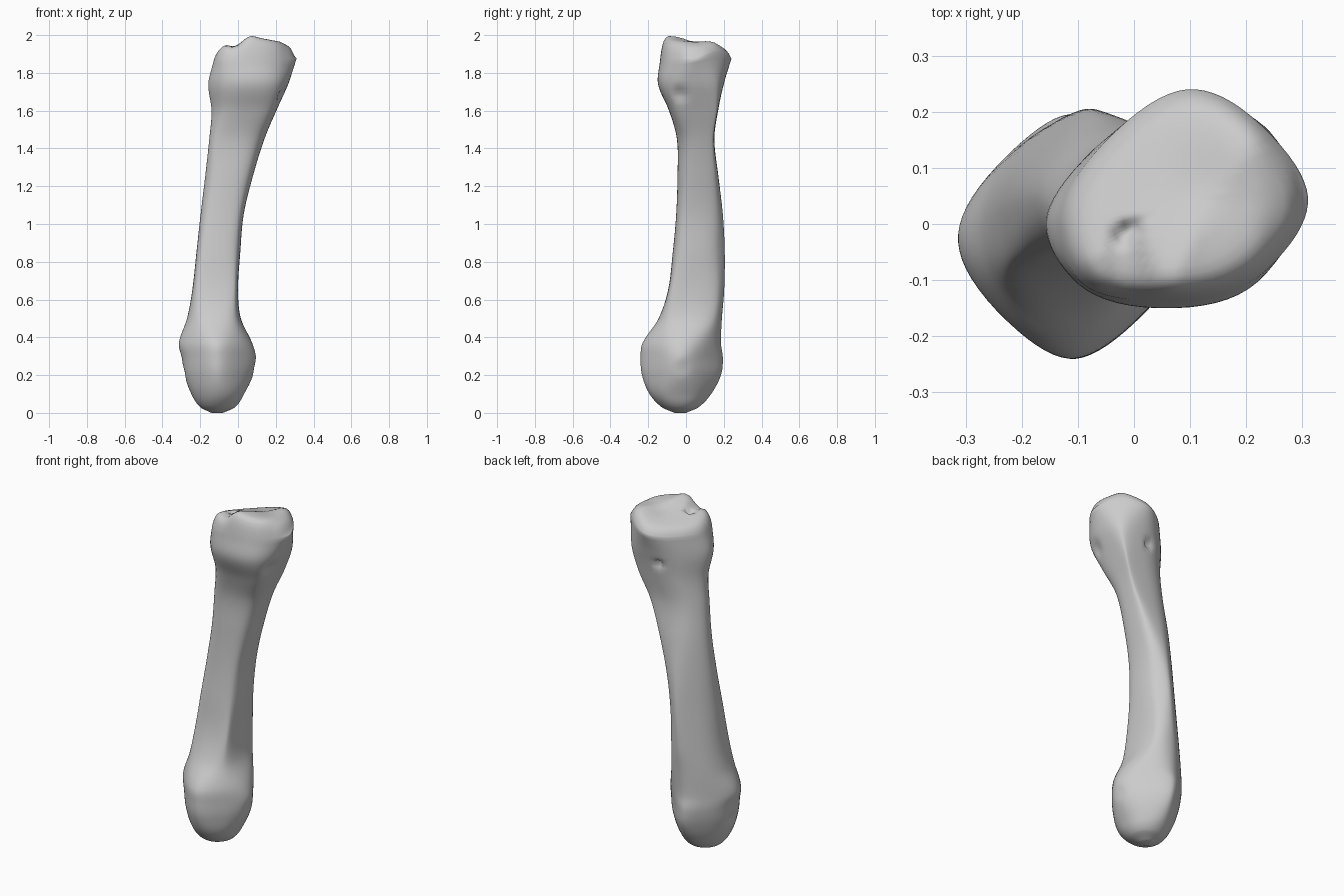
import bpy, bmesh, math
from mathutils import Vector

if "Cube" in bpy.data.objects:
    bpy.data.objects.remove(bpy.data.objects["Cube"])

# Cross-sections: height, then outward reach toward E, NE, N, NW, W, SW, S, SE
ROWS = [
    (0.00, -.08, -.07, .00, .087, .14, .129, .06, -.027),
    (0.03, -.015, -.003, .067, .147, .20, .193, .128, .04),
    (0.10, .032, .045, .133, .195, .247, .243, .193, .098),
    (0.20, .08, .078, .185, .23, .283, .272, .233, .122),
    (0.29, .095, .085, .195, .245, .297, .28, .24, .125),
    (0.37, .075, .093, .185, .245, .313, .28, .23, .118),
    (0.50, .015, .10, .19, .24, .27, .243, .145, .07),
    (0.65, .00, .104, .202, .23, .242, .212, .095, .045),
    (0.85, .012, .107, .205, .215, .22, .18, .07, .028),
    (1.05, .03, .123, .195, .20, .198, .148, .052, .028),
    (1.25, .078, .152, .172, .18, .174, .123, .045, .05),
    (1.45, .14, .193, .15, .152, .152, .113, .048, .09),
    (1.60, .203, .25, .17, .14, .14, .113, .09, .165),
    (1.74, .266, .285, .20, .145, .157, .145, .148, .225),
    (1.86, .31, .285, .24, .14, .13, .14, .138, .225),
]
# Height of the joint surface on top, across x
TOP = [(-.16, 1.90), (-.10, 1.945), (-.06, 1.95), (-.03, 1.938), (.0, 1.947),
       (.06, 2.002), (.12, 1.985), (.22, 1.968), (.28, 1.94), (.32, 1.87)]
# Small pits and grooves: centre, radius, depth, inward direction
DENTS = [((.23, -.03, 1.69), .06, .018, (-1, 0, 0)),
         ((.05, .19, 1.69), .035, .035, (0, -1, 0)),
         ((-.01, -.015, 1.94), .03, .035, (0, 0, -1)),
         ((.09, -.02, .24), .06, .006, (-1, 0, 0)),
         ((-.29, -.02, .21), .05, .015, (1, 0, 0))]
STEPS = 6
R = math.sqrt(0.5)


def slope(i, k):
    a, b = ROWS[max(i - 1, 0)], ROWS[min(i + 1, len(ROWS) - 1)]
    return (b[k] - a[k]) / (b[0] - a[0])


def blend(i, t):
    """Smooth in-between of row i and the next one."""
    a, b = ROWS[i], ROWS[i + 1]
    dz = b[0] - a[0]
    h = [(2*t**3 - 3*t**2 + 1) * a[k] + (t**3 - 2*t**2 + t) * dz * slope(i, k)
         + (3*t**2 - 2*t**3) * b[k] + (t**3 - t**2) * dz * slope(i + 1, k)
         for k in range(1, 9)]
    return a[0] + dz * t, h


def outline(reach):
    """Octagon touching the eight reaches, with its corners rounded off."""
    h = [min(reach[i], (reach[i - 1] + reach[(i + 1) % 8]) * R - .008) for i in range(8)]
    pts = []
    for i in range(8):
        a = i * math.pi / 4
        along = (h[(i + 1) % 8] - h[i] * R) / R
        pts.append(Vector((math.cos(a), math.sin(a))) * h[i]
                   + Vector((-math.sin(a), math.cos(a))) * along)
    for _ in range(3):
        n = len(pts)
        pts = [p for i in range(n) for p in (pts[i].lerp(pts[(i + 1) % n], .25),
                                             pts[i].lerp(pts[(i + 1) % n], .75))]
    return pts


def top_height(x, y):
    z = TOP[0][1] if x < 0 else TOP[-1][1]
    for (x0, z0), (x1, z1) in zip(TOP, TOP[1:]):
        if x0 <= x <= x1:
            z = z0 + (z1 - z0) * (x - x0) / (x1 - x0)
    dish = .015 * math.exp(-((x - .13)**2 + (y - .06)**2) / .005)
    # the surface falls away toward the back left
    return min(z, 1.952 - .4 * (y - x) * R) - dish


def rim_lift(x, y):
    """The rim stands higher at the back right corner."""
    u, v = (x + y) * R, (y - x) * R
    t = min(max((u - .08) / .17, 0), 1)
    return .05 * t * t * (3 - 2 * t) * math.exp(-((v + .05) / .13)**2)


# Shaft and both ends as one loft
rings = []
for i in range(len(ROWS) - 1):
    for s in range(STEPS):
        z, h = blend(i, s / STEPS)
        w = max(0, (z - 1.74) / .12)
        rings.append([(p.x, p.y, z + w * rim_lift(p.x, p.y)) for p in outline(h)])
rim_z = ROWS[-1][0]
rim = outline(ROWS[-1][1:])
rings.append([(p.x, p.y, rim_z + rim_lift(p.x, p.y)) for p in rim])

# Joint surface closing the top
centre = Vector((.07, .04))
for s in (.985, .96, .93, .88, .82, .74, .65, .55, .45, .35, .25, .15, .06):
    ring = []
    for p in rim:
        q = centre.lerp(p, s)
        base = rim_z + rim_lift(p.x, p.y)
        ring.append((q.x, q.y, base + (top_height(q.x, q.y) - base) * (1 - s**13)))
    rings.append(ring)

bm = bmesh.new()
loops = [[bm.verts.new(c) for c in ring] for ring in rings]
for a, b in zip(loops, loops[1:]):
    n = len(a)
    for j in range(n):
        k = (j + 1) % n
        bm.faces.new((a[j], a[k], b[k], b[j]))
bm.faces.new(loops[0][::-1])
bm.faces.new(loops[-1])

# Pits and grooves
for c, radius, depth, direction in DENTS:
    for v in bm.verts:
        d = (v.co - Vector(c)).length / radius
        if d < 1:
            v.co += Vector(direction) * depth * (1 - d * d)**2

bmesh.ops.recalc_face_normals(bm, faces=bm.faces)
for f in bm.faces:
    f.smooth = True
mesh = bpy.data.meshes.new("long_bone")
bm.to_mesh(mesh)
bm.free()
bone = bpy.data.objects.new("long_bone", mesh)
bpy.context.collection.objects.link(bone)
